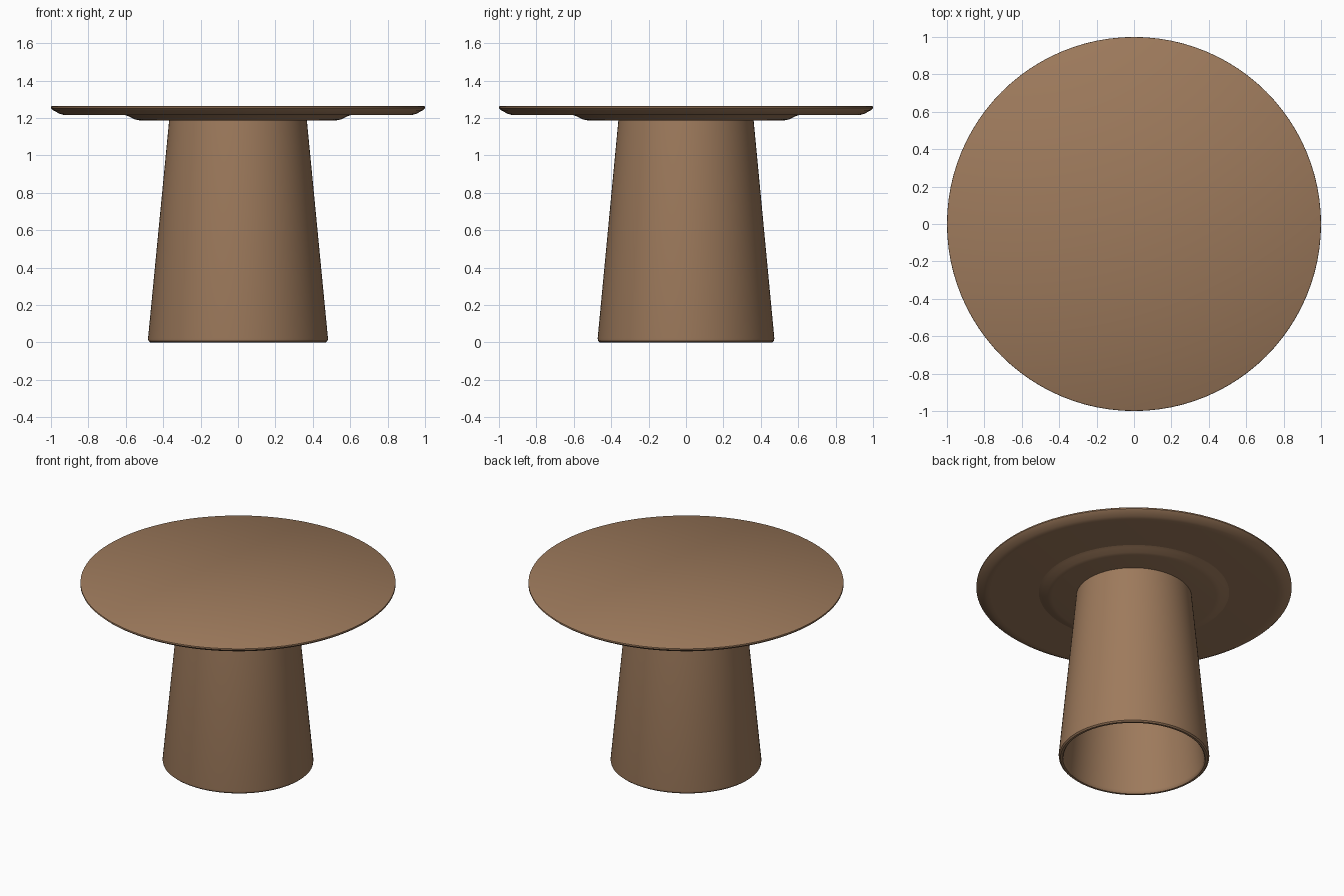
import bpy
import bmesh
import math

cube = bpy.data.objects.get("Cube")
if cube:
    bpy.data.objects.remove(cube, do_unlink=True)

SEGMENTS = 96

wood = bpy.data.materials.new("warm brown wood")
wood.use_nodes = True
wood.diffuse_color = (0.34, 0.195, 0.107, 1)
wood.node_tree.nodes["Principled BSDF"].inputs["Base Color"].default_value = wood.diffuse_color


def lathe(name, profile, closed=False):
    """Spin an (r, z) profile around z; open profiles end on the axis."""
    bm = bmesh.new()
    verts = [bm.verts.new((r, 0, z)) for r, z in profile]
    edges = [bm.edges.new(pair) for pair in zip(verts, verts[1:])]
    if closed:
        edges.append(bm.edges.new((verts[-1], verts[0])))
    bmesh.ops.spin(bm, geom=verts + edges, cent=(0, 0, 0), axis=(0, 0, 1),
                   angle=math.tau, steps=SEGMENTS)
    bmesh.ops.remove_doubles(bm, verts=bm.verts, dist=0.0001)
    bmesh.ops.recalc_face_normals(bm, faces=bm.faces)
    mesh = bpy.data.meshes.new(name)
    bm.to_mesh(mesh)
    bm.free()
    mesh.materials.append(wood)
    obj = bpy.data.objects.new(name, mesh)
    bpy.context.collection.objects.link(obj)
    bpy.ops.object.select_all(action="DESELECT")
    obj.select_set(True)
    bpy.context.view_layer.objects.active = obj
    bpy.ops.object.shade_smooth_by_angle(angle=math.radians(35))
    return obj


# Thin round top with a rounded under-bevel
lathe("table_top", [(0, 1.265), (0.993, 1.265), (0.999, 1.261), (1, 1.252),
                    (0.988, 1.241), (0.955, 1.223), (0.935, 1.217),
                    (0.91, 1.215), (0, 1.215)])

# Shallow bevelled disc under the top
lathe("support_disc", [(0, 1.217), (0.61, 1.217), (0.585, 1.209),
                       (0.55, 1.192), (0.52, 1.186), (0, 1.185)])

# Hollow tapered pedestal with a rounded foot, a touch narrower front to back
pedestal = lathe("pedestal", [(0.368, 1.19), (0.481, 0.022), (0.479, 0.008),
                              (0.47, 0), (0.456, 0), (0.449, 0.008),
                              (0.447, 0.022), (0.338, 1.19)], closed=True)
pedestal.scale.y = 0.982
